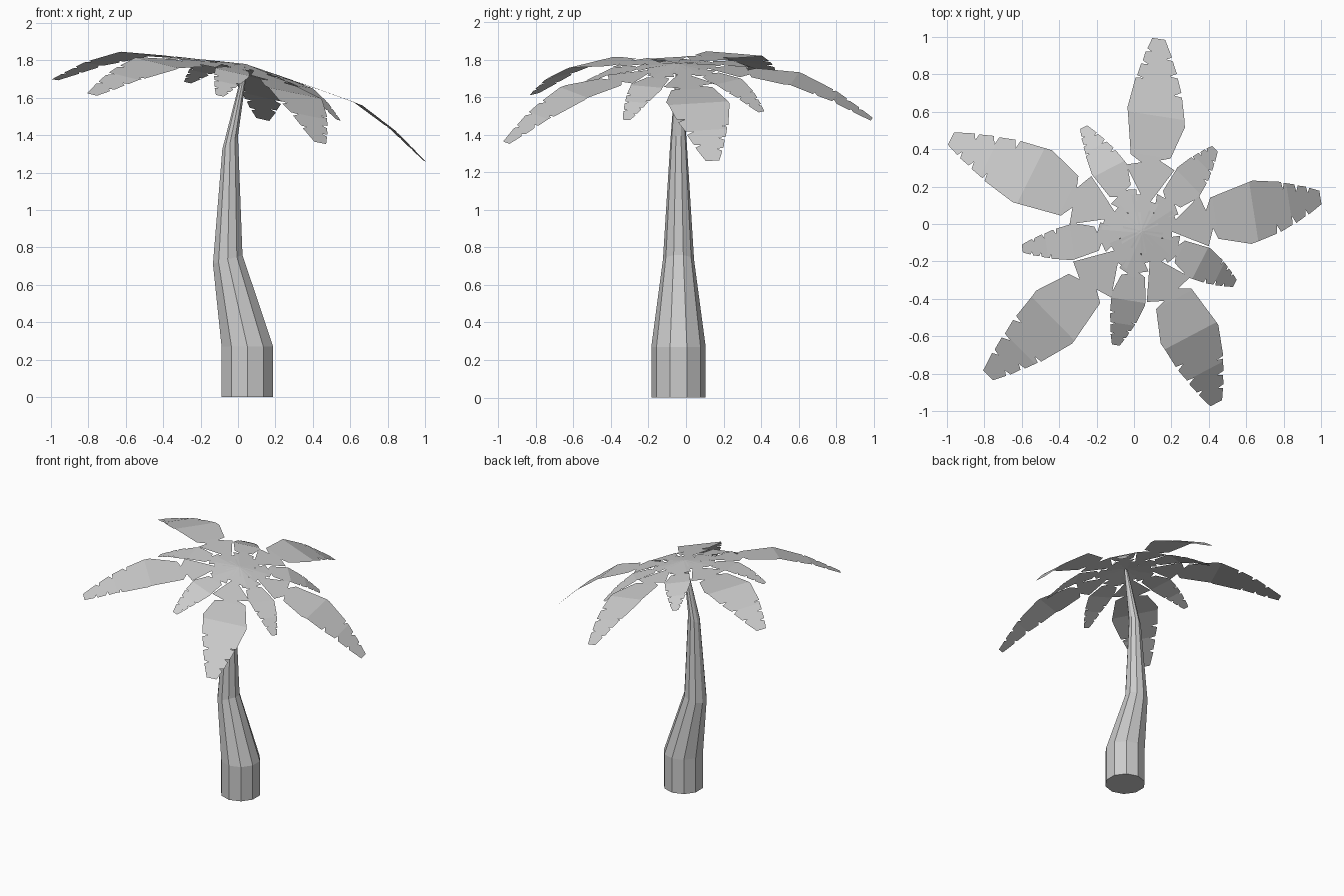
import bpy, bmesh, math
from mathutils import Matrix, Vector

if "Cube" in bpy.data.objects:
    bpy.data.objects.remove(bpy.data.objects["Cube"])


def add_object(name, bm):
    mesh = bpy.data.meshes.new(name)
    bm.to_mesh(mesh)
    bm.free()
    obj = bpy.data.objects.new(name, mesh)
    bpy.context.collection.objects.link(obj)
    return obj


def interp(points, r):
    for (r0, v0), (r1, v1) in zip(points, points[1:]):
        if r <= r1:
            return v0 + (v1 - v0) * (r - r0) / (r1 - r0)
    return points[-1][1]


# Trunk: ten-sided bent loft; rings are (z, centre x, radius, slope of ring along x)
SIDES = 10
CY = -0.04
rings = [(0, 0.05, 0.145, 0), (0.27, 0.05, 0.145, 0), (0.735, -0.055, 0.083, 0.3),
         (1.36, -0.042, 0.044, 0.85), (1.765, 0.04, 0.013, 0.5)]
bm = bmesh.new()
loops = []
for z, cx, rad, slope in rings:
    loop = []
    for i in range(SIDES):
        a = math.radians(18 + 360 / SIDES * i)
        x, y = rad * math.cos(a), rad * math.sin(a)
        loop.append(bm.verts.new((cx + x, CY + y, z + slope * x)))
    loops.append(loop)
for lo, hi in zip(loops, loops[1:]):
    for i in range(SIDES):
        j = (i + 1) % SIDES
        bm.faces.new((lo[i], lo[j], hi[j], hi[i]))
bm.faces.new(loops[0][::-1])
bm.faces.new(loops[-1])
add_object("trunk", bm)

# Frond: drooping spine (radius, height) and a notched half outline (radius, half width) per side
spine = [(0, 0), (0.42, -0.05), (0.64, -0.08), (0.86, -0.18), (1.06, -0.305)]
left_edge = [(0, 0.008), (0.19, 0.085), (0.20, 0.03), (0.35, 0.135), (0.375, 0.05),
             (0.41, 0.115), (0.66, 0.165), (0.83, 0.128), (0.835, 0.085), (0.845, 0.12),
             (0.91, 0.10), (0.915, 0.06), (0.93, 0.09), (0.98, 0.075), (0.985, 0.04),
             (1.0, 0.065), (1.06, 0.038)]
right_edge = [(0, 0.008), (0.16, 0.075), (0.17, 0.03), (0.36, 0.14), (0.40, 0.05),
              (0.42, 0.11), (0.60, 0.168), (0.76, 0.14), (0.765, 0.095), (0.785, 0.135),
              (0.86, 0.11), (0.865, 0.065), (0.885, 0.105), (0.95, 0.08), (0.955, 0.045),
              (0.97, 0.075), (1.06, 0.035)]


def frond(name, angle, scale):
    bm = bmesh.new()
    radii = sorted({r for r, _ in left_edge + right_edge + spine})
    prev = None
    for r in radii:
        z = interp(spine, r)
        row = [bm.verts.new((r, w, z)) for w in (interp(left_edge, r), 0, -interp(right_edge, r))]
        if prev:
            for k in (0, 1):
                bm.faces.new((prev[k], prev[k + 1], row[k + 1], row[k]))
        prev = row
    obj = add_object(name, bm)
    # the whole crown leans with the top of the trunk
    tilt = Matrix.Rotation(math.radians(1.6), 4, 'X') @ Matrix.Rotation(math.radians(12.4), 4, 'Y')
    obj.data.transform(Matrix.Translation(Vector((0.04, CY, 1.78))) @ tilt
                       @ Matrix.Rotation(math.radians(angle), 4, 'Z') @ Matrix.Scale(scale, 4))


# Crown: five large fronds with five small ones between them
for i, size in enumerate((1.0, 0.975, 1.03, 1.03, 0.985)):
    frond(f"large_frond_{i + 1}", 9 + 72 * i, size)
    frond(f"small_frond_{i + 1}", 44.5 + 72 * i, 0.585)
